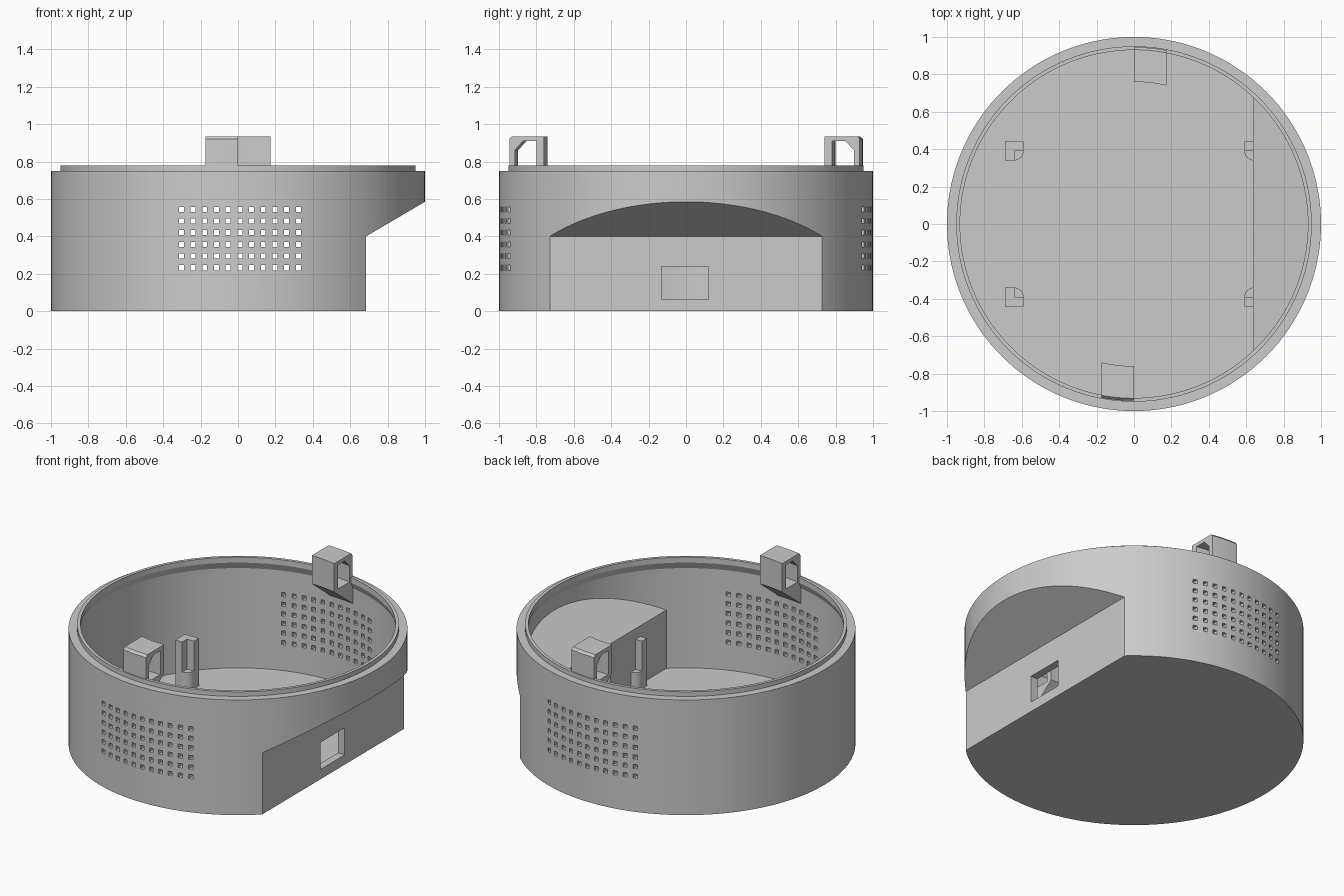
import bpy, bmesh, math

cube = bpy.data.objects.get("Cube")
if cube:
    bpy.data.objects.remove(cube, do_unlink=True)

GREY = (0.6, 0.6, 0.6, 1)
mat = bpy.data.materials.new("plain grey")
mat.use_nodes = True
mat.diffuse_color = GREY
mat.node_tree.nodes["Principled BSDF"].inputs["Base Color"].default_value = GREY


def add_object(name, bm):
    bmesh.ops.recalc_face_normals(bm, faces=bm.faces)
    mesh = bpy.data.meshes.new(name)
    bm.to_mesh(mesh)
    bm.free()
    mesh.materials.append(mat)
    obj = bpy.data.objects.new(name, mesh)
    bpy.context.collection.objects.link(obj)
    return obj


def loft(name, rings, closed=False):
    """Skin equal point rings; cap both ends unless the loft is closed."""
    bm = bmesh.new()
    loops = [[bm.verts.new(p) for p in ring] for ring in rings]
    n = len(loops[0])
    for a, b in zip(loops, loops[1:]):
        for i in range(n):
            j = (i + 1) % n
            bm.faces.new((a[i], a[j], b[j], b[i]))
    bm.faces.new(loops[0])
    bm.faces.new(loops[-1])
    return add_object(name, bm)


def lathe(name, profile, segments=144):
    angles = [2 * math.pi * i / segments for i in range(segments)]
    return loft(name, [[(r * math.cos(a), r * math.sin(a), z) for a in angles]
                       for r, z in profile])


def upright_prism(name, outline, z0, z1):
    return loft(name, [[(x, y, z) for x, y in outline] for z in (z0, z1)])


def side_prism(name, outline):
    """Extrude an x-z outline across the whole width in y."""
    return loft(name, [[(x, y, z) for x, z in outline] for y in (-1.2, 1.2)])


def arc_sweep(name, profile, x0, x1, side, steps=8):
    """Sweep a radius-height profile round the rim between two x planes."""
    rings = []
    for i in range(steps + 1):
        x = x0 + (x1 - x0) * i / steps
        rings.append([(side * x, side * math.sqrt(r * r - x * x), z) for r, z in profile])
    return loft(name, rings)


def subtract(target, cutter):
    mod = target.modifiers.new("cut", 'BOOLEAN')
    mod.operation = 'DIFFERENCE'
    mod.solver = 'EXACT'
    mod.object = cutter
    bpy.context.view_layer.objects.active = target
    bpy.ops.object.modifier_apply(modifier=mod.name)
    bpy.data.objects.remove(cutter, do_unlink=True)


def box_grid(name, boxes):
    bm = bmesh.new()
    for centre, size in boxes:
        geo = bmesh.ops.create_cube(bm, size=1)
        bmesh.ops.scale(bm, verts=geo["verts"], vec=size)
        bmesh.ops.translate(bm, verts=geo["verts"], vec=centre)
    return add_object(name, bm)


# Round housing with a stepped lip, undercut on one side
housing = lathe("housing", [(1, 0), (1, 0.75), (0.95, 0.75), (0.95, 0.78)])
subtract(housing, side_prism("undercut", [
    (0.685, -0.1), (0.685, 0.4), (1.2, 0.7024), (1.2, -0.1)]))

# Hollow interior following the undercut at wall thickness
hollow = lathe("hollow", [(0.95, 0.05), (0.95, 0.7), (0.93, 0.745), (0.93, 0.85)])
subtract(hollow, side_prism("inner_step", [
    (0.636, -0.1), (0.636, 0.43), (1.2, 0.761), (1.2, -0.1)]))
subtract(housing, hollow)

# Socket window and ventilation holes
subtract(housing, box_grid("window", [((0.66, -0.005, 0.152), (0.2, 0.25, 0.176))]))
subtract(housing, box_grid("vents", [
    ((0.01 + 0.0625 * col, 0, 0.232 + 0.0625 * row), (0.026, 2.4, 0.027))
    for col in range(-5, 6) for row in range(6)]))

parts = [housing]

# Corner posts: tall angle bracket around a low quarter-round ledge
for sx, side in ((-1, "right"), (1, "left")):
    for sy, end in ((-1, "front"), (1, "back")):
        cx, cy, w = 0.64, 0.39, 0.05
        far = cx + (w if sx < 0 else 0.02)
        angle = [(cx, cy), (cx - w, cy), (cx - w, cy + w),
                 (far, cy + w), (far, cy - w), (cx, cy - w)]
        ledge = [(cx, cy)] + [(cx - w * math.cos(t), cy - w * math.sin(t))
                              for t in (math.pi / 16 * i for i in range(9))]
        for kind, outline, top in (("post", angle, 0.36), ("ledge", ledge, 0.165)):
            pts = [(sx * x, sy * y) for x, y in outline]
            parts.append(upright_prism(f"{end}_{side}_{kind}", pts, 0.04, top))

# Two hollow catches standing on the rim, half a turn apart
CATCH = [(0.76, 0.75), (0.76, 0.935), (0.932, 0.935), (0.945, 0.92),
         (0.945, 0.74), (0.97, 0.7), (0.97, 0.585)]
SLOT = [(0.8, 0.755), (0.8, 0.91), (0.87, 0.91), (0.915, 0.86), (0.915, 0.755)]
for side, end in ((-1, "front"), (1, "back")):
    catch = arc_sweep(f"{end}_catch", CATCH, 0, 0.174, side)
    subtract(catch, arc_sweep("slot", SLOT, -0.03, 0.2, side))
    parts.append(catch)

# Smooth the curved walls, keep the edges crisp
bpy.ops.object.select_all(action='DESELECT')
for obj in parts:
    obj.select_set(True)
bpy.context.view_layer.objects.active = housing
bpy.ops.object.shade_smooth_by_angle(angle=math.radians(15))
